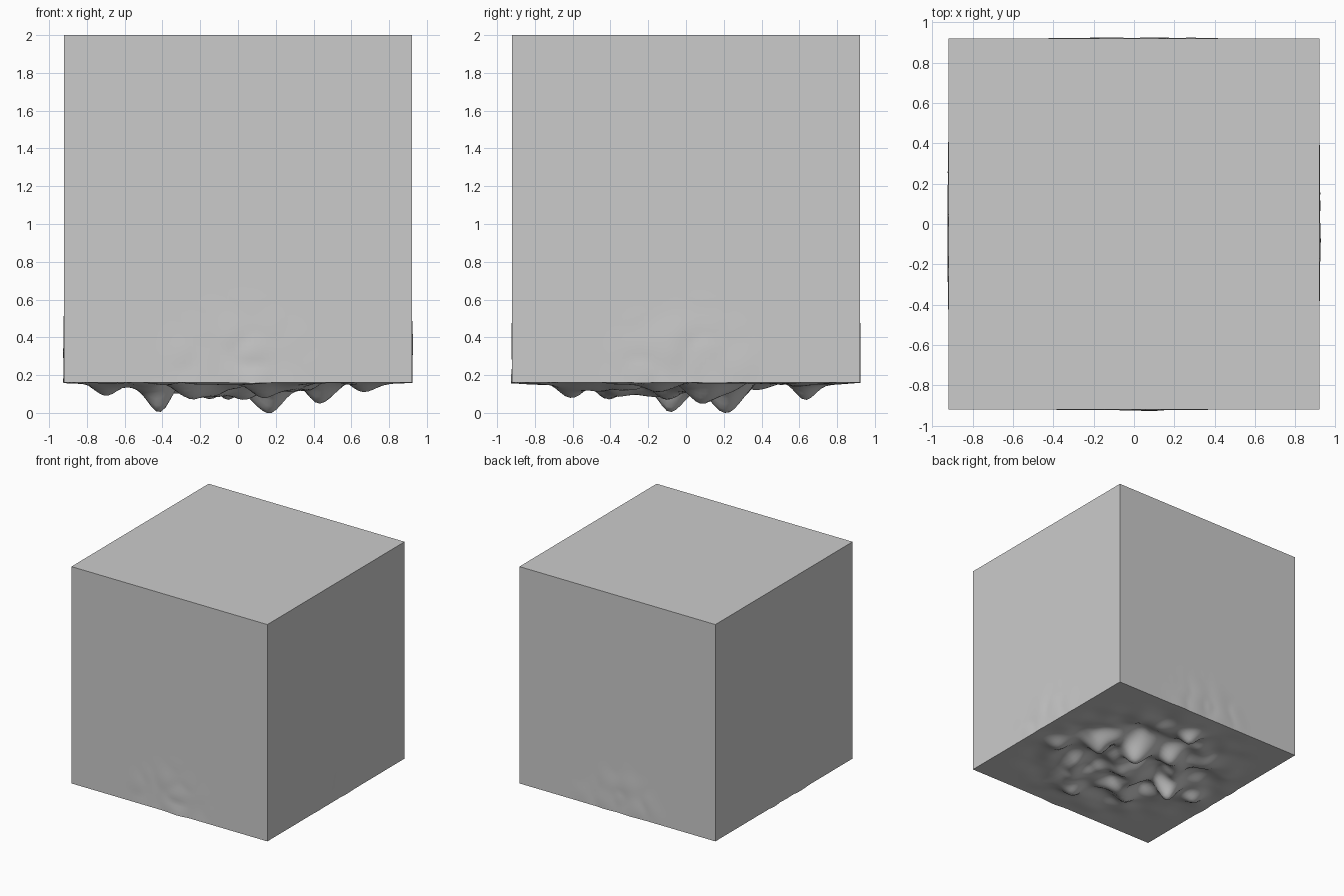
import bpy, bmesh, math
from mathutils import Vector, noise

if "Cube" in bpy.data.objects:
    bpy.data.objects.remove(bpy.data.objects["Cube"])

W, Z0, Z1 = 0.92, 0.16, 2.0
# main lumps hanging under the block: x, y, depth, radius
LUMPS = [(-0.4, -0.09, 0.15, 0.09), (0.15, 0.2, 0.115, 0.12), (-0.05, 0.63, 0.09, 0.08),
         (0.12, -0.6, 0.085, 0.1), (-0.7, -0.08, 0.055, 0.08), (0.65, -0.15, 0.04, 0.09),
         (0.4, 0.08, 0.075, 0.08), (0.05, -0.1, 0.10, 0.1), (-0.15, 0.3, 0.06, 0.09),
         (-0.25, -0.42, 0.05, 0.09), (0.35, -0.35, 0.06, 0.09), (-0.5, 0.35, 0.04, 0.09)]


def falloff(p):
    # soft sphere of influence centred on the underside
    t = max(0.0, 1 - (p - Vector((0, 0, Z0))).length / 1.05)
    return t * t * (3 - 2 * t)


bm = bmesh.new()
bmesh.ops.create_cube(bm, size=2)
bmesh.ops.subdivide_edges(bm, edges=bm.edges[:], cuts=71, use_grid_fill=True)
for v in bm.verts:
    v.co = Vector((v.co.x * W, v.co.y * W, (Z0 + Z1) / 2 + v.co.z * (Z1 - Z0) / 2))

# rough underside, with faint bulges low on the walls
for v in bm.verts:
    p = v.co.copy()
    f = falloff(p)
    if f == 0:
        continue
    n = noise.noise(p * 5.0 + Vector((3.1, 7.4, 1.3)))
    if p.z < Z0 + 1e-4:
        lump = sum(d * math.exp(-((p.x - x) ** 2 + (p.y - y) ** 2) / (r * r))
                   for x, y, d, r in LUMPS)
        edge = min(1.0, (W - max(abs(p.x), abs(p.y))) / 0.15)
        v.co.z -= lump * edge + 0.09 * n * min(1.0, 1.6 * f)
    for i in (0, 1):
        if abs(p[i]) > W - 1e-4:
            v.co[i] += math.copysign(0.35 * f * n, p[i])

# settle the lowest lump exactly on the ground
low = min(v.co.z for v in bm.verts)
k = Z0 / (Z0 - low)
for v in bm.verts:
    if v.co.z < Z0:
        v.co.z = Z0 + (v.co.z - Z0) * k

mesh = bpy.data.meshes.new("rough_bottom_block")
bm.to_mesh(mesh)
bm.free()
block = bpy.data.objects.new("rough_bottom_block", mesh)
bpy.context.collection.objects.link(block)
bpy.context.view_layer.objects.active = block
block.select_set(True)
bpy.ops.object.shade_smooth_by_angle(angle=math.radians(50))
